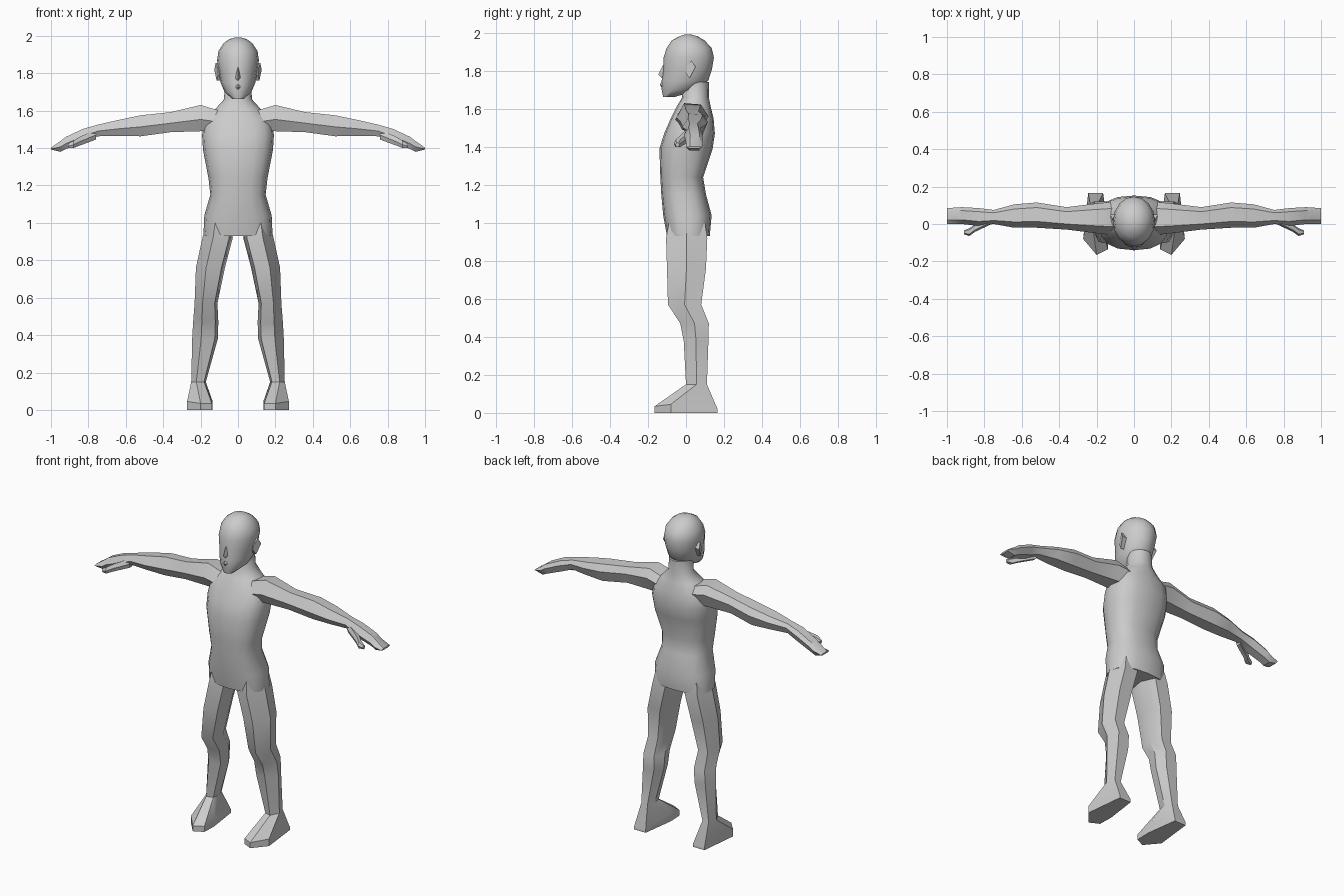
import bpy, bmesh, math
from mathutils import Vector

skin = bpy.data.materials.new("light_grey")
skin.diffuse_color = (0.6, 0.6, 0.6, 1)


def loft(name, rings, mirror=False, angle=40):
    """Skin a stack of equal-length point rings and cap both ends."""
    bm = bmesh.new()
    loops = [[bm.verts.new(p) for p in r] for r in rings]
    n = len(loops[0])
    for a, b in zip(loops, loops[1:]):
        for i in range(n):
            j = (i + 1) % n
            bm.faces.new((a[i], a[j], b[j], b[i]))
    bm.faces.new(loops[0][::-1])
    bm.faces.new(loops[-1])
    bmesh.ops.recalc_face_normals(bm, faces=bm.faces)
    me = bpy.data.meshes.new(name)
    bm.to_mesh(me)
    bm.free()
    me.materials.append(skin)
    ob = bpy.data.objects.new(name, me)
    bpy.context.collection.objects.link(ob)
    bpy.ops.object.select_all(action='DESELECT')
    ob.select_set(True)
    bpy.context.view_layer.objects.active = ob
    bpy.ops.object.shade_smooth_by_angle(angle=math.radians(angle))
    if mirror:
        ob.modifiers.new("mirror", 'MIRROR')
    return ob


def oval(z, w, yf, yb, p=1.0, n=16):
    """Horizontal rounded ring; p below 1 makes it boxier."""
    pts = []
    for i in range(n):
        a = 2 * math.pi * i / n
        c, s = math.cos(a), math.sin(a)
        x = w * math.copysign(abs(c) ** p, c)
        y = math.copysign(abs(s) ** p, s)
        pts.append((x, (yf + yb) / 2 + y * (yb - yf) / 2, z))
    return pts


# torso and neck
loft("torso", [oval(*r) for r in (
    (0.93, 0.185, -0.10, 0.125, 0.8),
    (1.04, 0.18, -0.12, 0.135, 0.8),
    (1.15, 0.148, -0.13, 0.105, 0.8),
    (1.24, 0.158, -0.135, 0.09, 0.8),
    (1.39, 0.187, -0.14, 0.14, 0.8),
    (1.47, 0.192, -0.115, 0.152, 0.8),
    (1.55, 0.18, -0.08, 0.145, 0.8),
    (1.61, 0.12, -0.05, 0.13, 0.9),
    (1.66, 0.075, -0.02, 0.12),
    (1.74, 0.07, -0.03, 0.12))], angle=60)

# head
loft("head", [oval(*r) for r in (
    (1.662, 0.03, -0.12, -0.06),
    (1.70, 0.072, -0.128, 0.06),
    (1.75, 0.093, -0.128, 0.118),
    (1.81, 0.103, -0.12, 0.137),
    (1.87, 0.112, -0.118, 0.147),
    (1.92, 0.104, -0.102, 0.135),
    (1.96, 0.077, -0.075, 0.098),
    (1.982, 0.048, -0.035, 0.06),
    (1.99, 0.02, -0.01, 0.03))], angle=60)

# nose and lips as small wedges
loft("nose", [
    [(-0.006, -0.11, 1.83), (0.006, -0.11, 1.83), (0, -0.122, 1.83)],
    [(-0.017, -0.115, 1.775), (0.017, -0.115, 1.775), (0, -0.146, 1.78)],
    [(-0.013, -0.115, 1.762), (0.013, -0.115, 1.762), (0, -0.128, 1.762)]])
loft("lips", [
    [(-0.012, -0.12, 1.74), (0.012, -0.12, 1.74), (0, -0.13, 1.74)],
    [(-0.025, -0.115, 1.725), (0.025, -0.115, 1.725), (0, -0.138, 1.727)],
    [(-0.012, -0.12, 1.712), (0.012, -0.12, 1.712), (0, -0.128, 1.712)]])

# ears
ear = ((0.0, 1.82), (0.03, 1.855), (0.05, 1.82), (0.018, 1.76), (-0.002, 1.79))
loft("ear", [[(0.085, y, z) for y, z in ear],
             [(0.107 + 0.4 * y, y, z) for y, z in ear]], mirror=True, angle=30)


# arm: six-sided sections along x
def arm_ring(x, yf, yb, zb, zt):
    sec = ((0, 0.45), (0.25, 1), (0.8, 0.95), (1, 0.6), (0.8, 0), (0.2, 0))
    return [(x, yf + u * (yb - yf), zb + v * (zt - zb)) for u, v in sec]


loft("arm", [arm_ring(*r) for r in (
    (0.10, -0.06, 0.12, 1.49, 1.60),
    (0.20, -0.05, 0.11, 1.49, 1.63),
    (0.36, -0.03, 0.09, 1.485, 1.592),
    (0.52, -0.02, 0.115, 1.463, 1.575),
    (0.64, -0.02, 0.105, 1.465, 1.55),
    (0.75, 0.0, 0.075, 1.463, 1.525),
    (0.83, -0.01, 0.085, 1.43, 1.502),
    (0.92, 0.0, 0.09, 1.395, 1.46),
    (0.95, 0.0, 0.088, 1.38, 1.437),
    (1.0, 0.0, 0.085, 1.392, 1.402))], mirror=True, angle=35)

# thumb
loft("thumb", [arm_ring(*r) for r in (
    (0.76, 0.0, 0.045, 1.445, 1.50),
    (0.85, -0.042, 0.0, 1.412, 1.458),
    (0.88, -0.064, -0.022, 1.40, 1.44),
    (0.91, -0.055, -0.035, 1.40, 1.422))], mirror=True, angle=30)


# leg: six-sided sections with an outer front ridge
def leg_ring(z, xi, xo, yf, yb):
    sec = ((0.65, 0), (0.12, 0.12), (0, 0.6), (0.25, 1), (0.8, 1), (1, 0.5))
    return [(xi + u * (xo - xi), yf + v * (yb - yf), z) for u, v in sec]


sole = [(0.20, -0.165), (0.14, -0.135), (0.137, -0.04),
        (0.165, 0.166), (0.245, 0.166), (0.272, -0.08)]
rim = [0.035, 0.035, 0.05, 0.02, 0.02, 0.045]
loft("leg", [leg_ring(*r) for r in (
    (1.00, 0.03, 0.172, -0.09, 0.10),
    (0.92, 0.028, 0.19, -0.105, 0.112),
    (0.76, 0.07, 0.225, -0.10, 0.105),
    (0.57, 0.11, 0.232, -0.095, 0.08),
    (0.47, 0.105, 0.24, -0.03, 0.12),
    (0.38, 0.108, 0.245, -0.012, 0.118),
    (0.15, 0.172, 0.25, 0.0, 0.11))] + [
    [(x, y, h) for (x, y), h in zip(sole, rim)],
    [(x, y, 0) for x, y in sole]], mirror=True, angle=38)
